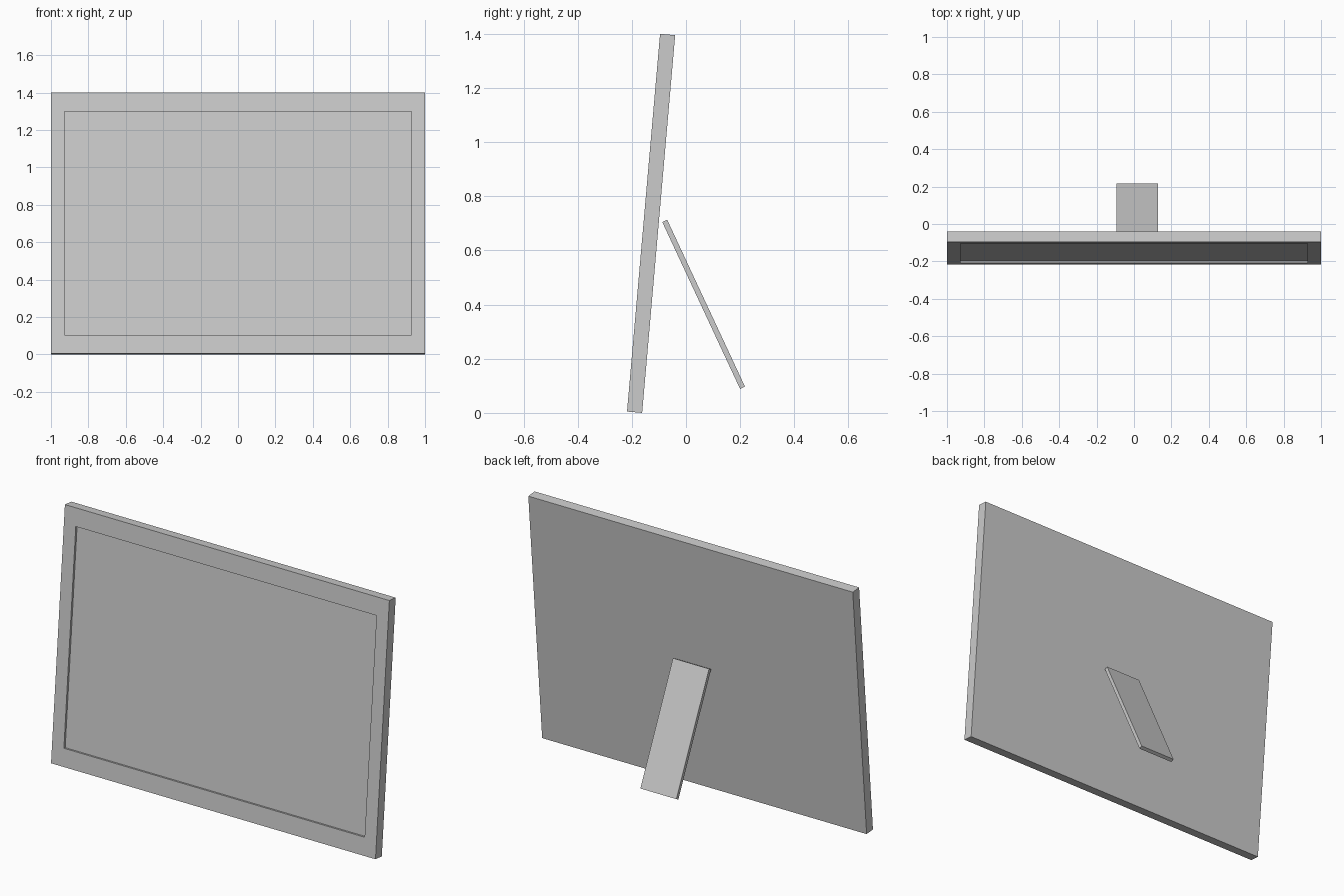
import bpy, bmesh
from math import radians
from mathutils import Matrix

if "Cube" in bpy.data.objects:
    bpy.data.objects.remove(bpy.data.objects["Cube"])


def make_box(bm, size, center):
    m = Matrix.Translation(center) @ Matrix.Diagonal((*size, 1))
    bmesh.ops.create_cube(bm, size=1, matrix=m)


def finish(bm, name, location, tilt):
    mesh = bpy.data.meshes.new(name)
    bmesh.ops.recalc_face_normals(bm, faces=bm.faces)
    bm.to_mesh(mesh)
    bm.free()
    obj = bpy.data.objects.new(name, mesh)
    obj.location = location
    obj.rotation_euler = (radians(tilt), 0, 0)
    bpy.context.collection.objects.link(obj)
    return obj


# Leaning frame slab, pivoting on its lower back edge, with a shallow picture recess
W, H, T = 2.0, 1.4, 0.056
SIDE, RIM, DEPTH = 0.073, 0.10, 0.012
bm = bmesh.new()
make_box(bm, (W, T, H), (0, -T / 2, H / 2))
bm.normal_update()
front = min(bm.faces, key=lambda f: f.calc_center_median().y)
bmesh.ops.inset_region(bm, faces=[front], thickness=0.05)
for v in front.verts:
    v.co.x = (W / 2 - SIDE) * (1 if v.co.x > 0 else -1)
    v.co.z = H - RIM if v.co.z > H / 2 else RIM
panel = bmesh.ops.extrude_discrete_faces(bm, faces=[front])["faces"][0]
bmesh.ops.translate(bm, verts=panel.verts, vec=(0, DEPTH, 0))
finish(bm, "picture_frame", (0, -0.162, 0), -5)

# Rear prop leg, slightly off centre
bm = bmesh.new()
make_box(bm, (0.222, 0.02, 0.68), (0, 0, 0))
finish(bm, "prop_leg", (0.018, 0.065, 0.401), 25)
